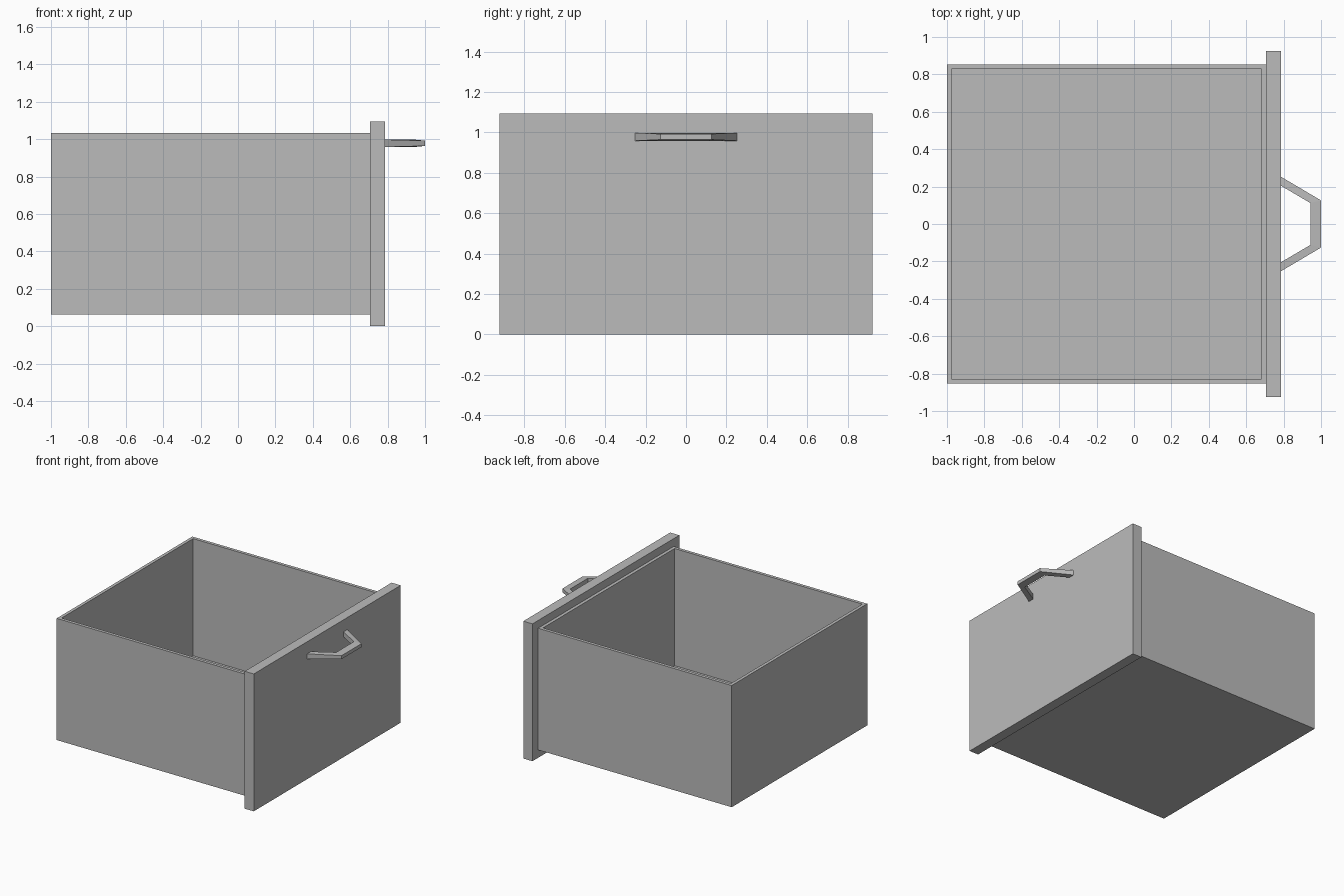
import bpy
import bmesh

if "Cube" in bpy.data.objects:
    bpy.data.objects.remove(bpy.data.objects["Cube"], do_unlink=True)

GREY = (0.5, 0.5, 0.5, 1)
grey = bpy.data.materials.new("plain grey")
grey.use_nodes = True
grey.diffuse_color = GREY
grey.node_tree.nodes["Principled BSDF"].inputs["Base Color"].default_value = GREY


def finish(name, bm):
    bmesh.ops.recalc_face_normals(bm, faces=bm.faces)
    mesh = bpy.data.meshes.new(name)
    bm.to_mesh(mesh)
    bm.free()
    mesh.materials.append(grey)
    obj = bpy.data.objects.new(name, mesh)
    bpy.context.collection.objects.link(obj)
    return obj


def block(bm, low, high):
    verts = bmesh.ops.create_cube(bm, size=1)["verts"]
    for v in verts:
        for i in range(3):
            v.co[i] = low[i] if v.co[i] < 0 else high[i]
    return verts


# Open tray: inset the top of a block, then sink it to the floor
bm = bmesh.new()
block(bm, (-1, -0.853, 0.063), (0.706, 0.853, 1.032))
bm.normal_update()
top = max(bm.faces, key=lambda f: f.calc_center_median().z)
bmesh.ops.inset_individual(bm, faces=[top], thickness=0.036)
well = bmesh.ops.extrude_discrete_faces(bm, faces=[top])["faces"][0]
for v in well.verts:
    v.co.z = 0.099
finish("drawer_box", bm)

# Front panel
bm = bmesh.new()
block(bm, (0.706, -0.924, 0), (0.786, 0.924, 1.094))
finish("front_panel", bm)

# Handle: four-sided sections swept round the bends, slimmer at the outer edge
MID = 0.978
path = [  # outer x, inner x, outer y, inner y, outer half height
    (0.78, 0.78, 0.256, 0.208, 0.02),
    (1.0, 0.943, 0.126, 0.112, 0.014),
]
path += [(a, b, -c, -d, h) for a, b, c, d, h in reversed(path)]
bm = bmesh.new()
rings = []
for ox, ix, oy, iy, half in path:
    corners = [(ox, oy, MID - half), (ox, oy, MID + half),
               (ix, iy, MID + 0.02), (ix, iy, MID - 0.02)]
    rings.append([bm.verts.new(c) for c in corners])
for a, b in zip(rings, rings[1:]):
    for i in range(4):
        j = (i + 1) % 4
        bm.faces.new((a[i], a[j], b[j], b[i]))
bm.faces.new(rings[0])
bm.faces.new(rings[-1])
finish("handle", bm)
